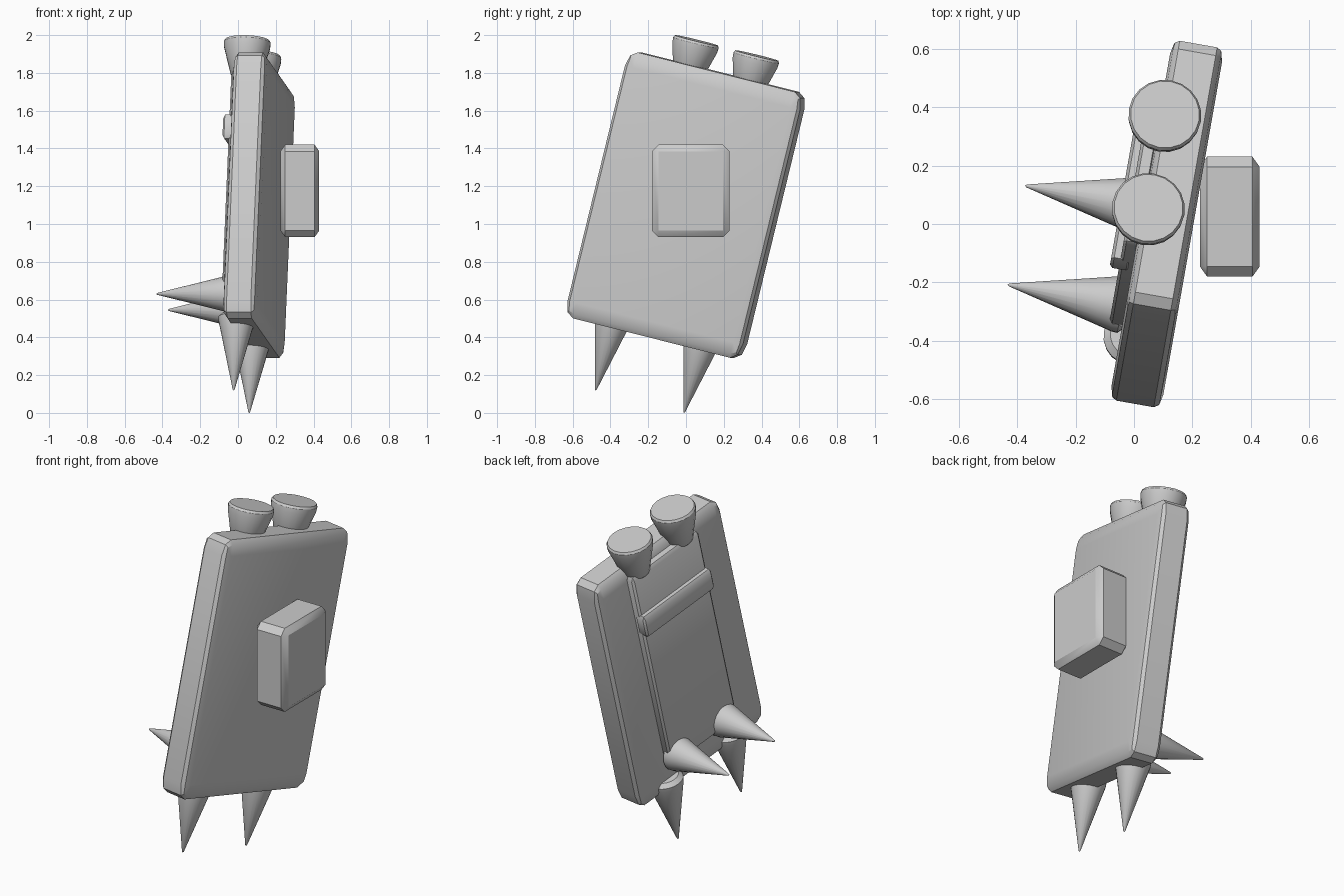
import bpy, bmesh, math
from mathutils import Matrix, Vector

default = bpy.data.objects.get("Cube")
if default:
    bpy.data.objects.remove(default, do_unlink=True)

grey = bpy.data.materials.new("plain_grey")
grey.use_nodes = True
grey.diffuse_color = (0.6, 0.6, 0.6, 1)
grey.node_tree.nodes["Principled BSDF"].inputs["Base Color"].default_value = (0.6, 0.6, 0.6, 1)

# Leaning frame: local x = thickness, y = width, z = height
lean = (Matrix.Translation((0.112, 0, 1.1))
        @ Matrix.Rotation(math.radians(-10), 4, 'Z')
        @ Matrix.Rotation(math.radians(-13.9), 4, 'X'))


def finish(name, bm, matrix):
    bmesh.ops.recalc_face_normals(bm, faces=bm.faces)
    mesh = bpy.data.meshes.new(name)
    bm.to_mesh(mesh)
    bm.free()
    mesh.materials.append(grey)
    obj = bpy.data.objects.new(name, mesh)
    obj.matrix_world = matrix
    bpy.context.collection.objects.link(obj)
    bpy.ops.object.select_all(action='DESELECT')
    obj.select_set(True)
    bpy.context.view_layer.objects.active = obj
    bpy.ops.object.shade_smooth_by_angle(angle=math.radians(32))
    return obj


def box(name, low, high, bevel, segments=1, matrix=lean):
    """Box between two corners; bevel is the cut along each axis."""
    low, high, bevel = Vector(low), Vector(high), Vector(bevel)
    size = high - low
    bm = bmesh.new()
    bmesh.ops.create_cube(bm, size=1)
    # Bevel in a stretched space so the cut differs per axis
    bmesh.ops.scale(bm, vec=[s / b for s, b in zip(size, bevel)], verts=bm.verts)
    bmesh.ops.bevel(bm, geom=bm.edges[:], offset=1, segments=segments,
                    profile=0.5, affect='EDGES')
    bmesh.ops.scale(bm, vec=bevel, verts=bm.verts)
    bmesh.ops.translate(bm, vec=(low + high) / 2, verts=bm.verts)
    return finish(name, bm, matrix)


def turned(name, profile, matrix, sides=20):
    """Turn a radius/height profile around local z."""
    bm = bmesh.new()
    points = [bm.verts.new((r, 0, z)) for r, z in profile]
    edges = [bm.edges.new(pair) for pair in zip(points, points[1:])]
    bmesh.ops.spin(bm, geom=points + edges, cent=(0, 0, 0), axis=(0, 0, 1),
                   angle=math.tau, steps=sides, use_duplicate=False)
    bmesh.ops.remove_doubles(bm, verts=bm.verts, dist=0.0005)
    return finish(name, bm, matrix)


# Main slab with rounded edges
box("main_slab", (-0.09, -0.485, -0.725), (0.09, 0.485, 0.725),
    (0.025, 0.05, 0.085), segments=2)

# Raised panel and cross bar on the side
box("side_panel", (-0.135, -0.26, -0.56), (-0.08, 0.255, 0.67), (0.01, 0.012, 0.02))
box("cross_bar", (-0.167, -0.265, 0.3), (-0.1, 0.26, 0.43), (0.01, 0.01, 0.02))

# Upright block floating on the other side
box("floating_block", (0.225, -0.18, 0.93), (0.43, 0.23, 1.42),
    (0.025, 0.035, 0.035), matrix=Matrix.Identity(4))

cup_profile = [(0, 0), (0.118, 0), (0.125, -0.012), (0.123, -0.04),
               (0.075, -0.21), (0.06, -0.225), (0, -0.225)]
spike_profile = [(0, 0), (0.075, 0), (0.098, -0.022), (0.096, -0.045),
                 (0.082, -0.1), (0.005, -0.415), (0, -0.42)]

for side, word in ((-1, "front"), (1, "rear")):
    # Tapered cups on the top edge
    turned(word + "_cup", cup_profile,
           lean @ Matrix.Translation((-0.071, side * 0.167, 0.857)))
    # Spikes under the bottom edge
    turned(word + "_lower_spike", spike_profile,
           lean @ Matrix.Translation((-0.05, side * 0.245, -0.652)))
    # Spikes sticking out of the panel
    turned(word + "_side_spike", spike_profile,
           lean @ Matrix.Translation((-0.08, side * 0.177, -0.528))
           @ Matrix.Rotation(math.pi / 2, 4, 'Y'))
